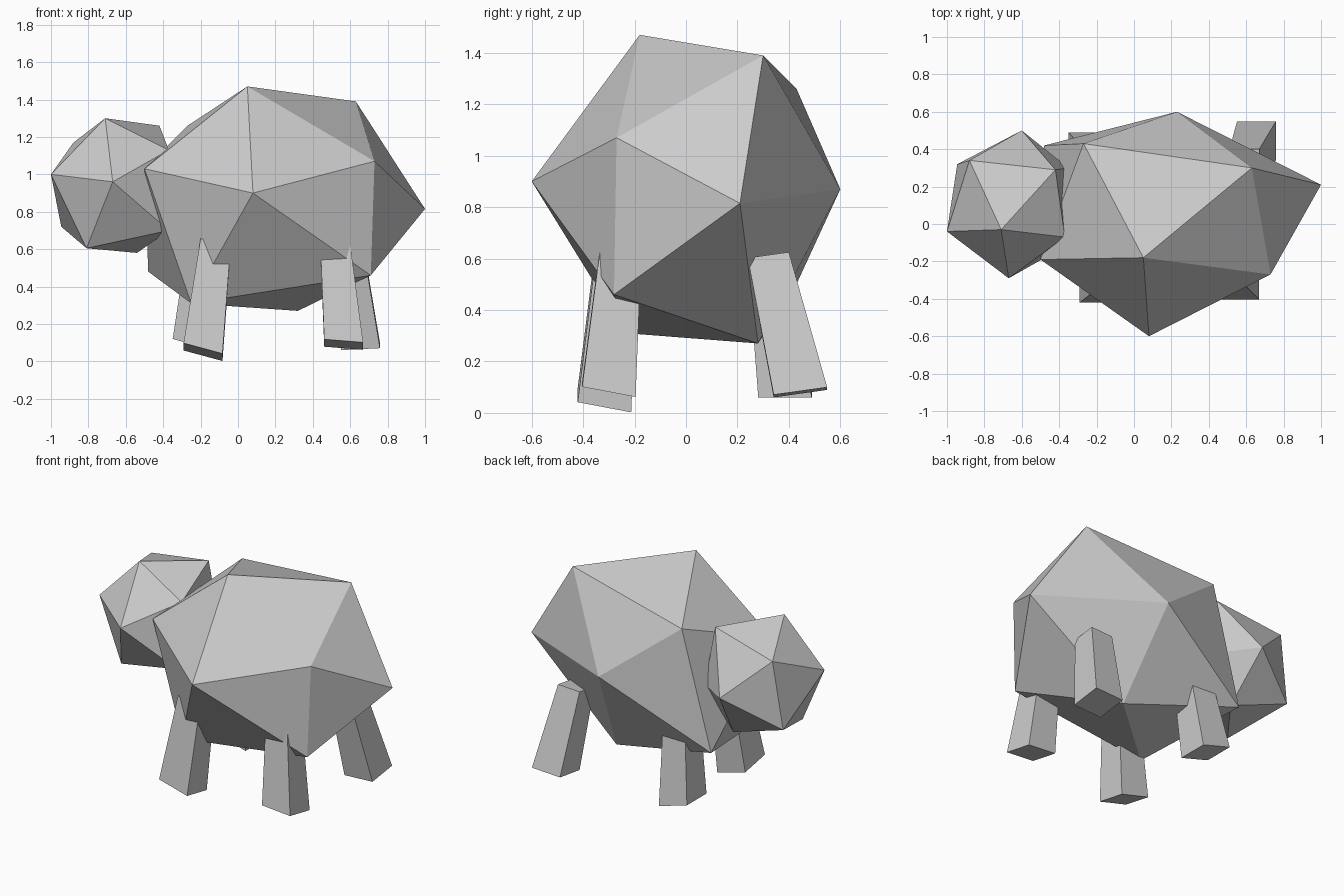
import bpy
from mathutils import Vector


def make(name, verts, faces):
    mesh = bpy.data.meshes.new(name)
    mesh.from_pydata(verts, [], faces)
    obj = bpy.data.objects.new(name, mesh)
    bpy.context.collection.objects.link(obj)
    return obj


def rock(name, top, upper, lower, bottom):
    """Irregular icosahedron: two poles and two staggered five-point rings."""
    faces = []
    for i in range(5):
        j = (i + 1) % 5
        u, v, a, b = 1 + i, 1 + j, 6 + i, 6 + j
        faces += [(0, u, v), (u, a, v), (v, a, b), (a, 11, b)]
    return make(name, [top, *upper, *lower, bottom], faces)


def leg(name, foot, slope_x, slope_y, top):
    """Square tapered leg with a slanted foot."""
    verts = []
    for c, r in ((foot, 0.104), (top, 0.08)):
        for sx, sy in ((-1, -1), (1, -1), (1, 1), (-1, 1)):
            dx, dy = sx * r, sy * r
            verts.append(Vector(c) + Vector((dx, dy, dx * slope_x + dy * slope_y)))
    sides = [(i, (i + 1) % 4, (i + 1) % 4 + 4, i + 4) for i in range(4)]
    make(name, verts, [(3, 2, 1, 0), (4, 5, 6, 7)] + sides)


# Body; rings run counter-clockwise seen from above
rock("body", (0.05, -0.18, 1.47),
     [(0.08, -0.60, 0.90), (0.73, -0.27, 1.07), (0.63, 0.30, 1.39),
      (-0.27, 0.43, 1.26), (-0.50, -0.19, 1.03)],
     [(0.71, -0.28, 0.46), (1.00, 0.21, 0.815), (0.23, 0.60, 0.87),
      (-0.48, 0.42, 0.48), (-0.25, -0.235, 0.31)],
     (0.32, 0.28, 0.27))

# Head
rock("head", (-0.71, -0.03, 1.30),
     [(-0.67, -0.29, 0.96), (-0.37, -0.07, 1.13), (-0.42, 0.29, 1.26),
      (-0.88, 0.34, 1.17), (-1.00, -0.04, 1.00)],
     [(-0.37, -0.12, 0.70), (-0.35, 0.30, 0.86), (-0.60, 0.50, 0.91),
      (-0.945, 0.32, 0.72), (-0.81, -0.08, 0.605)],
     (-0.54, 0.27, 0.58))

# Legs
leg("front_left_leg", (-0.187, -0.317, 0.05), -0.27, -0.19, (-0.12, -0.27, 0.62))
leg("front_right_leg", (0.565, -0.30, 0.09), -0.08, -0.19, (0.52, -0.255, 0.62))
leg("back_left_leg", (-0.245, 0.385, 0.09), -0.29, 0.0, (-0.19, 0.32, 0.62))
leg("back_right_leg", (0.655, 0.445, 0.08), 0.05, 0.14, (0.59, 0.32, 0.61))
